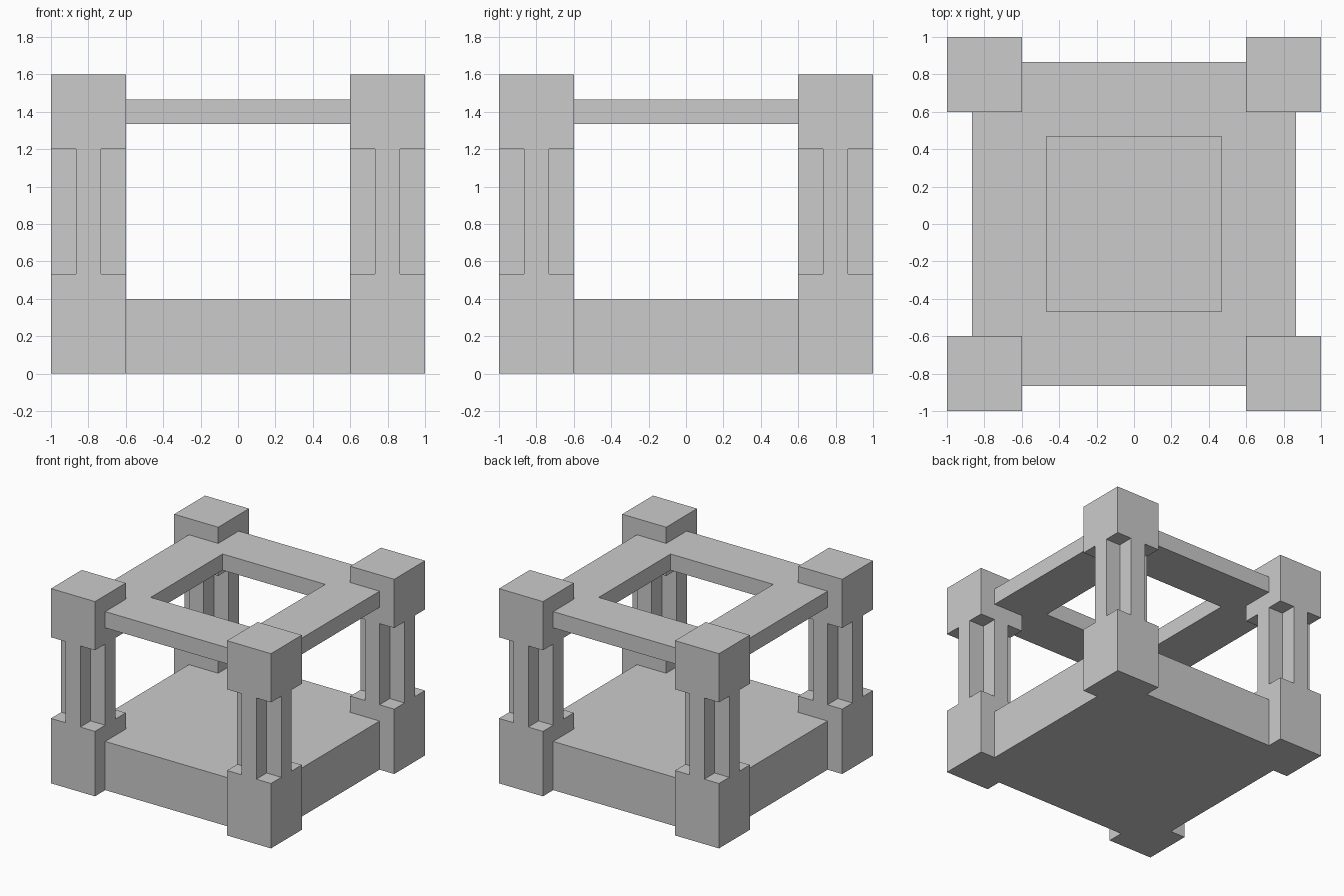
import bpy, bmesh, math

if "Cube" in bpy.data.objects:
    bpy.data.objects.remove(bpy.data.objects["Cube"])

U = 2 / 30  # the design sits on a 1/15 unit module


def solid(name, xs, ys, zs, filled):
    """Closed solid from grid lines (in modules); filled(i, j, k) keeps a cell."""
    lines = (xs, ys, zs)
    size = [len(a) - 1 for a in lines]

    def full(c):
        return all(0 <= c[a] < size[a] for a in range(3)) and filled(*c)

    bm = bmesh.new()
    verts = {}

    def vert(c):
        if c not in verts:
            verts[c] = bm.verts.new([lines[a][c[a]] * U for a in range(3)])
        return verts[c]

    for i in range(size[0]):
        for j in range(size[1]):
            for k in range(size[2]):
                c = (i, j, k)
                if not full(c):
                    continue
                for axis in range(3):
                    b, d = (axis + 1) % 3, (axis + 2) % 3
                    for side in (0, 1):
                        near = list(c)
                        near[axis] += 2 * side - 1
                        if full(near):
                            continue
                        quad = []
                        for s, t in ((0, 0), (1, 0), (1, 1), (0, 1)):
                            p = list(c)
                            p[axis] += side
                            p[b] += s
                            p[d] += t
                            quad.append(vert(tuple(p)))
                        bm.faces.new(quad if side else quad[::-1])
    bmesh.ops.dissolve_limit(bm, angle_limit=math.radians(1),
                             verts=bm.verts[:], edges=bm.edges[:])
    mesh = bpy.data.meshes.new(name)
    bm.to_mesh(mesh)
    bm.free()
    obj = bpy.data.objects.new(name, mesh)
    bpy.context.collection.objects.link(obj)
    return obj


# Corner posts: square blocks at both ends, cross-shaped shaft between
for sx, side in ((-1, "left"), (1, "right")):
    for sy, end in ((-1, "front"), (1, "back")):
        xs = sorted(sx * v for v in (9, 11, 13, 15))
        ys = sorted(sy * v for v in (9, 11, 13, 15))
        solid(f"{end}_{side}_post", xs, ys, (0, 8, 18, 24),
              lambda i, j, k: k != 1 or i == 1 or j == 1)

# Base slab, notched to fit around the posts
base = (-13, -9, 9, 13)
solid("base_slab", base, base, (0, 6),
      lambda i, j, k: i == 1 or j == 1)

# Upper frame with square opening, notched to fit around the posts
rim = (-13, -9, -7, 7, 9, 13)
solid("top_frame", rim, rim, (20, 22),
      lambda i, j, k: not (i in (0, 4) and j in (0, 4)) and (i, j) != (2, 2))
